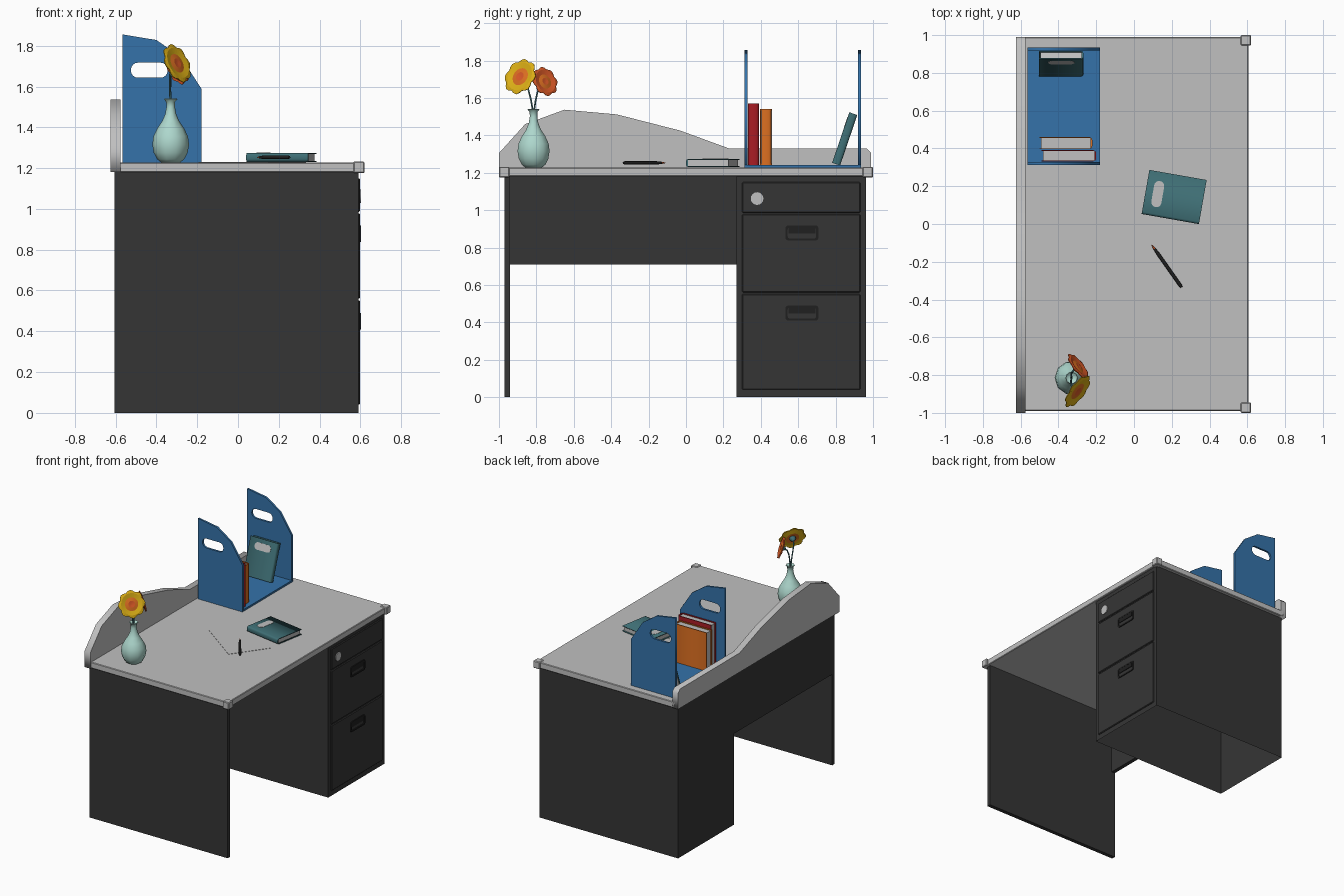
import bpy, bmesh, math
from mathutils import Matrix, Vector

if "Cube" in bpy.data.objects:
    bpy.data.objects.remove(bpy.data.objects["Cube"])


def mat(name, r, g, b):
    m = bpy.data.materials.new(name)
    m.diffuse_color = (r, g, b, 1)
    m.use_nodes = True
    m.node_tree.nodes["Principled BSDF"].inputs["Base Color"].default_value = m.diffuse_color
    return m


GREY = mat("light grey", 0.53, 0.53, 0.53)
DARK = mat("charcoal", 0.036, 0.036, 0.036)
BLACK = mat("black", 0.014, 0.014, 0.014)
BLUE = mat("blue", 0.035, 0.17, 0.40)
RED = mat("red", 0.40, 0.012, 0.018)
ORANGE = mat("orange", 0.72, 0.16, 0.015)
DEEP = mat("deep orange", 0.70, 0.10, 0.02)
YELLOW = mat("yellow", 0.72, 0.43, 0.008)
TEAL = mat("teal", 0.05, 0.16, 0.18)
MINT = mat("pale mint", 0.42, 0.68, 0.61)


def finish(name, bm, mats, M=None):
    bmesh.ops.recalc_face_normals(bm, faces=bm.faces)
    me = bpy.data.meshes.new(name)
    bm.to_mesh(me)
    bm.free()
    for m in mats:
        me.materials.append(m)
    ob = bpy.data.objects.new(name, me)
    bpy.context.collection.objects.link(ob)
    if M:
        ob.matrix_world = M
    return ob


def box(name, lo, hi, m, M=None, bevel=0, open_bottom=False):
    lo, hi = Vector(lo), Vector(hi)
    bm = bmesh.new()
    bmesh.ops.create_cube(bm, size=1, matrix=Matrix.Translation((lo + hi) / 2) @ Matrix.Diagonal((*(hi - lo), 1)))
    if open_bottom:
        low = [f for f in bm.faces if all(v.co.z < lo.z + 1e-4 for v in f.verts)]
        bmesh.ops.delete(bm, geom=low, context='FACES')
    ob = finish(name, bm, [m], M)
    if bevel:
        b = ob.modifiers.new("bevel", 'BEVEL')
        b.width, b.segments = bevel, 1
    return ob


def axes(x, y, loc=(0, 0, 0)):
    """Frame whose local X and Y point along x and y."""
    x, y = Vector(x), Vector(y)
    M = Matrix((x, y, x.cross(y))).transposed().to_4x4()
    M.translation = loc
    return M


def plate(name, loops, thick, m, M):
    """Flat outline (first loop) with holes (other loops), centred on local z = 0."""
    cu = bpy.data.curves.new(name, 'CURVE')
    cu.dimensions, cu.fill_mode, cu.extrude = '2D', 'BOTH', thick / 2
    for loop in loops:
        s = cu.splines.new('POLY')
        s.points.add(len(loop) - 1)
        for p, (u, v) in zip(s.points, loop):
            p.co = (u, v, 0, 1)
        s.use_cyclic_u = True
    cu.materials.append(m)
    ob = bpy.data.objects.new(name, cu)
    bpy.context.collection.objects.link(ob)
    ob.matrix_world = M
    bpy.ops.object.select_all(action='DESELECT')
    ob.select_set(True)
    bpy.context.view_layer.objects.active = ob
    bpy.ops.object.convert(target='MESH')
    return bpy.context.object


def rounded(cx, cy, hw, hh, r, n=4):
    pts = []
    for i, (sx, sy) in enumerate(((1, 1), (-1, 1), (-1, -1), (1, -1))):
        for k in range(n + 1):
            a = math.pi / 2 * (i + k / n)
            pts.append((cx + sx * (hw - r) + r * math.cos(a), cy + sy * (hh - r) + r * math.sin(a)))
    return pts


def lathe(name, profile, n, m, M):
    bm = bmesh.new()
    rings = [[bm.verts.new((r * math.cos(2 * math.pi * i / n), r * math.sin(2 * math.pi * i / n), z))
              for i in range(n)] for r, z in profile]
    for a, b in zip(rings, rings[1:]):
        for i in range(n):
            bm.faces.new((a[i], a[(i + 1) % n], b[(i + 1) % n], b[i]))
    bm.faces.new(rings[0])
    bm.faces.new(rings[-1])
    ob = finish(name, bm, [m], M)
    bpy.ops.object.select_all(action='DESELECT')
    ob.select_set(True)
    bpy.context.view_layer.objects.active = ob
    bpy.ops.object.shade_smooth_by_angle(angle=math.radians(50))
    return ob


SIDE = ((0, 1, 0), (0, 0, 1))    # outlines drawn in y, z
FRONT = ((1, 0, 0), (0, 0, 1))   # outlines drawn in x, z

# Desk top, corner guards and curved back screen
box("desk_top", (-0.60, -0.99, 1.18), (0.605, 0.99, 1.227), GREY, bevel=0.004)
for s in (-1, 1):
    ys = sorted((s * 0.945, s * 1.0))
    box("corner_guard", (0.565, ys[0], 1.175), (0.62, ys[1], 1.232), GREY, bevel=0.005)
screen = [(-1, 1.18), (0.99, 1.18), (0.99, 1.305), (0.965, 1.33), (0.23, 1.33), (-0.03, 1.425),
          (-0.37, 1.512), (-0.65, 1.537), (-0.86, 1.46), (-1, 1.305)]
plate("back_screen", [screen], 0.05, GREY, axes(*SIDE, (-0.6, 0, 0)))

# Desk body
box("left_side_panel", (-0.605, -0.97, 0), (0.59, -0.94, 1.18), DARK)
box("modesty_panel", (-0.605, -0.94, 0.71), (-0.575, 0.27, 1.18), DARK)
box("drawer_cabinet", (-0.605, 0.27, 0), (0.59, 0.962, 1.18), DARK, open_bottom=True)

# Drawer fronts, recessed handles and lock
for z0, z1, handle in ((0.04, 0.552, 0.45), (0.56, 0.978, 0.878), (0.986, 1.15, None)):
    box("drawer_front", (0.585, 0.30, z0), (0.598, 0.932, z1), DARK, bevel=0.005)
    if handle:
        plate("handle_frame", [rounded(0.62, handle, 0.088, 0.04, 0.015), rounded(0.62, handle, 0.076, 0.029, 0.01)],
              0.012, BLACK, axes(*SIDE, (0.598, 0, 0)))
        box("handle_grip", (0.595, 0.548, handle - 0.003), (0.603, 0.692, handle + 0.03), BLACK)
plate("drawer_lock", [rounded(0.38, 1.062, 0.034, 0.034, 0.034)], 0.012, GREY, axes(*SIDE, (0.598, 0, 0)))

# Blue book rack with carrying holes
box("rack_base", (-0.565, 0.312, 1.227), (-0.18, 0.935, 1.241), BLUE)
wall = [(-0.565, 1.227), (-0.18, 1.227), (-0.18, 1.59), (-0.28, 1.745), (-0.40, 1.828), (-0.565, 1.855)]
for y in (0.32, 0.927):
    plate("rack_side", [wall, rounded(-0.435, 1.68, 0.09, 0.037, 0.035)], 0.016, BLUE, axes(*FRONT, (0, y, 0)))


def book(name, L, W, T, m, M, label=None):
    """Local X runs along the spine, the spine is at -Y, thickness goes up Z."""
    t, c, h = 0.005, T * 0.28, W / 2
    cover = [(h, 0), (h, t), (t * 2 - h, t), (t * 2 - h, T - t), (h, T - t), (h, T), (c - h, T),
             (c * 0.3 - h, T - c * 0.3), (-h, T - c), (-h, c), (c * 0.3 - h, c * 0.3), (c - h, 0)]
    plate(name + "_cover", [cover], L, m, M @ axes((0, 1, 0), (0, 0, 1)))
    box(name + "_pages", (-L / 2 + 0.008, -h + t, t), (L / 2 - 0.008, h - 0.008, T - t), GREY, M)
    if label:
        plate(name + "_label", [rounded(label, 0.0, 0.027, 0.07, 0.026)], 0.003, GREY,
              M @ Matrix.Translation((0, 0, T)))


def standing(x, y, z, tilt=0):
    a = math.radians(tilt)
    return axes((0, math.sin(a), math.cos(a)), (-1, 0, 0), (x, y, z))


# Books in the rack and on the desk
book("red_book", 0.33, 0.29, 0.06, RED, standing(-0.345, 0.391, 1.406))
book("orange_book", 0.30, 0.28, 0.065, ORANGE, standing(-0.36, 0.461, 1.391))
book("leaning_book", 0.285, 0.235, 0.045, TEAL, standing(-0.385, 0.87, 1.374, 18.8), 0.085)
book("lying_book", 0.308, 0.237, 0.043, TEAL,
     Matrix.Translation((0.2125, 0.143, 1.231)) @ Matrix.Rotation(math.radians(-10), 4, 'Z'), -0.088)

# Paper sheet and pen
box("paper_sheet", (-0.21, -0.16, 0), (0.21, 0.16, 0.002), GREY,
    Matrix.Translation((0.07, -0.073, 1.227)) @ Matrix.Rotation(math.radians(-36), 4, 'Z'))
tip, end = Vector((0.095, -0.112, 1.253)), Vector((0.252, -0.335, 1.253))
aim = Matrix.Translation(end) @ (tip - end).to_track_quat('Z', 'Y').to_matrix().to_4x4()
lathe("pen_body", [(0.006, 0), (0.009, 0.01), (0.009, 0.215), (0.006, 0.25)], 8, BLACK, aim)
lathe("pen_tip", [(0.006, 0.25), (0.002, 0.273)], 8, DEEP, aim)

# Vase
cx, cy = -0.33, -0.815
lathe("vase", [(0.045, 1.227), (0.066, 1.243), (0.083, 1.275), (0.09, 1.315), (0.085, 1.355), (0.066, 1.395),
               (0.042, 1.43), (0.027, 1.465), (0.021, 1.50), (0.022, 1.525), (0.033, 1.537), (0.03, 1.541),
               (0.018, 1.53)], 10, MINT, Matrix.Translation((cx, cy, 0)))


def flower(name, centre, normal, R, colours):
    """Shallow scalloped dish with coloured rings, plus calyx and stem."""
    M = Matrix.Translation(centre) @ Vector(normal).to_track_quat('Z', 'Y').to_matrix().to_4x4()
    n, bm = 32, bmesh.new()
    # radius, height, ring colour of the band reaching this radius
    bands = [(0.06, 0.004, 0), (0.24, 0.006, 0), (0.48, 0.002, 1), (0.78, 0.008, 2), (1.0, 0.004, 2)]
    prev = None
    for r, z, mi in bands:
        ring = []
        for i in range(n):
            k = r * R * ((1, 0.95, 0.87, 0.95)[i % 4] if r == 1.0 else 1)
            a = 2 * math.pi * i / n
            ring.append(bm.verts.new((k * math.cos(a), k * math.sin(a), z)))
        if prev:
            for i in range(n):
                j = (i + 1) % n
                bm.faces.new((prev[i], prev[j], ring[j], ring[i])).material_index = mi
        else:
            bm.faces.new(ring)
        prev = ring
    ob = finish(name, bm, colours, M)
    s = ob.modifiers.new("thickness", 'SOLIDIFY')
    s.thickness, s.offset = 0.005, -1
    lathe(name + "_calyx", [(0.006, -0.03), (0.022, -0.012), (0.025, 0.0)], 8, TEAL, M)
    cu = bpy.data.curves.new(name + "_stem", 'CURVE')
    cu.dimensions, cu.bevel_depth, cu.bevel_resolution, cu.resolution_u = '3D', 0.005, 1, 5
    sp = cu.splines.new('BEZIER')
    sp.bezier_points.add(1)
    back = M @ Vector((0, 0, -0.025))
    a, b = sp.bezier_points
    a.co, a.handle_left, a.handle_right = (cx, cy, 1.47), (cx, cy, 1.4), (cx, cy, 1.57)
    b.co, b.handle_right, b.handle_left = back, M @ Vector((0, 0, 0)), M @ Vector((0, 0, -0.06))
    cu.materials.append(TEAL)
    bpy.context.collection.objects.link(bpy.data.objects.new(name + "_stem", cu))


# Two daisies
flower("yellow_flower", (-0.30, -0.885, 1.713), (0.74, -0.55, 0.38), 0.102, [DEEP, ORANGE, YELLOW])
flower("orange_flower", (-0.297, -0.755, 1.687), (0.74, 0.58, 0.33), 0.083, [DEEP, ORANGE, DEEP])
